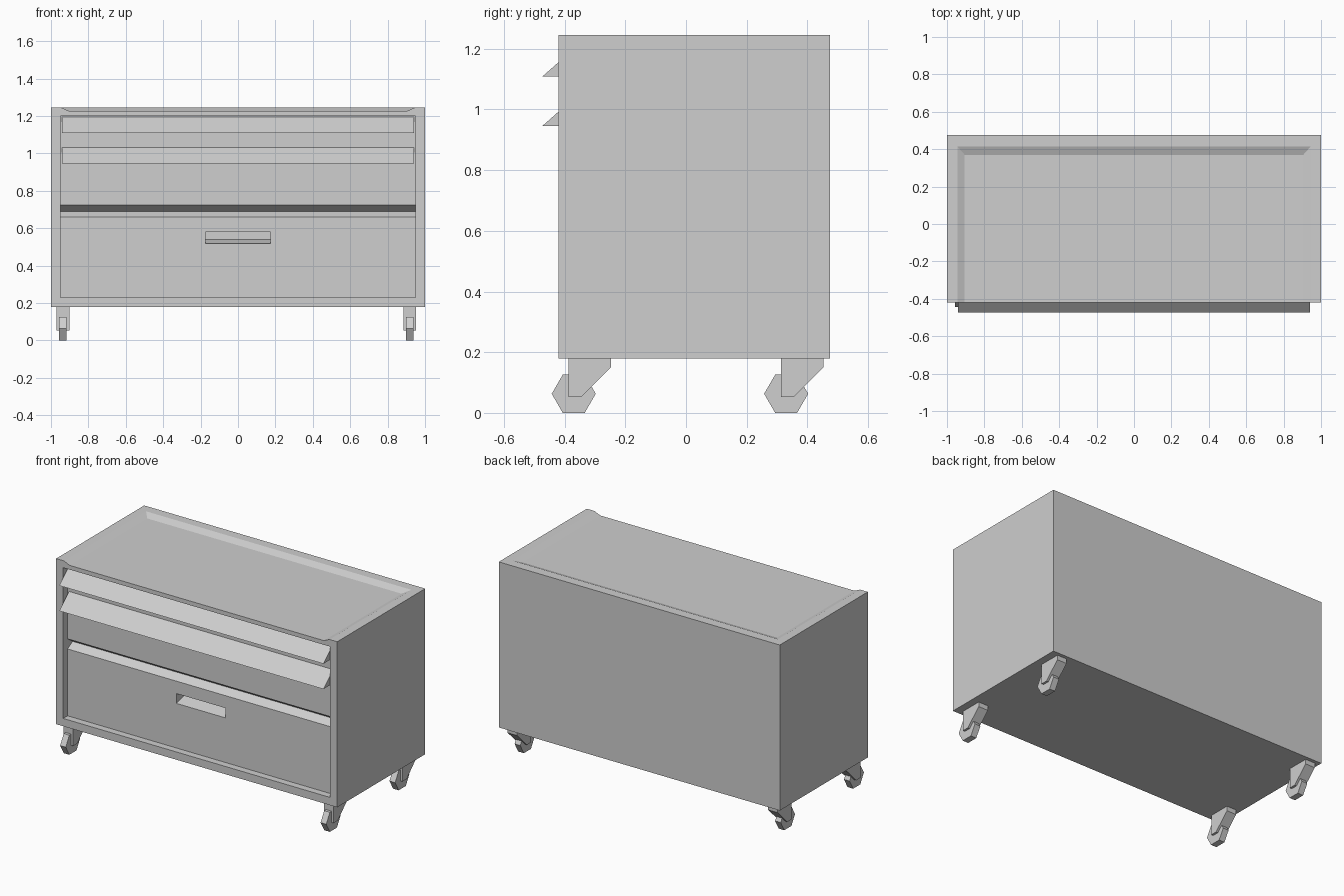
import bpy, bmesh
from math import cos, sin, pi

cube = bpy.data.objects.get("Cube")
if cube:
    bpy.data.objects.remove(cube, do_unlink=True)

grey = bpy.data.materials.new("light_grey")
grey.use_nodes = True
colour = (0.62, 0.62, 0.62, 1)
grey.diffuse_color = colour
grey.node_tree.nodes["Principled BSDF"].inputs["Base Color"].default_value = colour


def finish(name, bm):
    bmesh.ops.recalc_face_normals(bm, faces=bm.faces)
    mesh = bpy.data.meshes.new(name)
    bm.to_mesh(mesh)
    bm.free()
    mesh.materials.append(grey)
    obj = bpy.data.objects.new(name, mesh)
    bpy.context.collection.objects.link(obj)
    return obj


def prism(name, profile, x0, x1):
    """Extrude a (y, z) outline from x0 to x1."""
    bm = bmesh.new()
    face = bm.faces.new([bm.verts.new((x0, y, z)) for y, z in profile])
    ext = bmesh.ops.extrude_face_region(bm, geom=[face])
    verts = [v for v in ext["geom"] if isinstance(v, bmesh.types.BMVert)]
    bmesh.ops.translate(bm, verts=verts, vec=(x1 - x0, 0, 0))
    return finish(name, bm)


def cut(target, cutter):
    mod = target.modifiers.new("cut", "BOOLEAN")
    mod.operation = "DIFFERENCE"
    mod.solver = "EXACT"
    mod.object = cutter
    bpy.context.view_layer.objects.active = target
    bpy.ops.object.modifier_apply(modifier=mod.name)
    bpy.data.objects.remove(cutter, do_unlink=True)


FRONT, BACK, BASE, TOP = -0.42, 0.475, 0.18, 1.245
PANEL = FRONT + 0.045

# Cabinet block
cabinet = prism("cabinet", [(FRONT, BASE), (BACK, BASE), (BACK, TOP), (FRONT, TOP)], -1, 1)

# Front opening with the V groove between the upper panel and the drawer
cut(cabinet, prism("front_cutter", [
    (-0.6, 0.23), (PANEL, 0.23), (PANEL, 0.66), (PANEL + 0.05, 0.69),
    (PANEL, 0.725), (PANEL, 1.2), (-0.6, 1.2)], -0.95, 0.95))

# Drawer hand slot with a sloping floor
cut(cabinet, prism("slot_cutter", [
    (-0.6, 0.517), (PANEL, 0.517), (PANEL + 0.08, 0.54),
    (PANEL + 0.08, 0.58), (-0.6, 0.58)], -0.175, 0.175))

# Shallow top tray with sloping sides, open at the front
bm = bmesh.new()
for z, half, back in ((1.227, 0.905, 0.37), (1.263, 0.985, 0.46)):
    for x in (-half, half):
        for y in (-0.6, back):
            bm.verts.new((x, y, z))
bmesh.ops.convex_hull(bm, input=bm.verts)
bmesh.ops.dissolve_limit(bm, angle_limit=0.01, verts=bm.verts, edges=bm.edges)
cut(cabinet, finish("tray_cutter", bm))

# Slanted pull flaps of the two upper drawers
for name, z in (("upper_flap", 1.108), ("lower_flap", 0.945)):
    prism(name, [(-0.474, z), (PANEL + 0.005, z), (PANEL + 0.005, z + 0.092)], -0.94, 0.94)

# Casters: bracket and six-sided wheel
for side, x in (("right", -0.936), ("left", 0.918)):
    for end, y in (("front", -0.37), ("back", 0.33)):
        prism(f"{end}_{side}_bracket", [
            (y - 0.017, BASE), (y + 0.123, BASE), (y + 0.123, 0.15),
            (y + 0.025, 0.053), (y - 0.017, 0.053)], x - 0.034, x + 0.034)
        prism(f"{end}_{side}_wheel", [
            (y + 0.0725 * cos(i * pi / 3), 0.063 + 0.0725 * sin(i * pi / 3))
            for i in range(6)], x - 0.02, x + 0.02)
